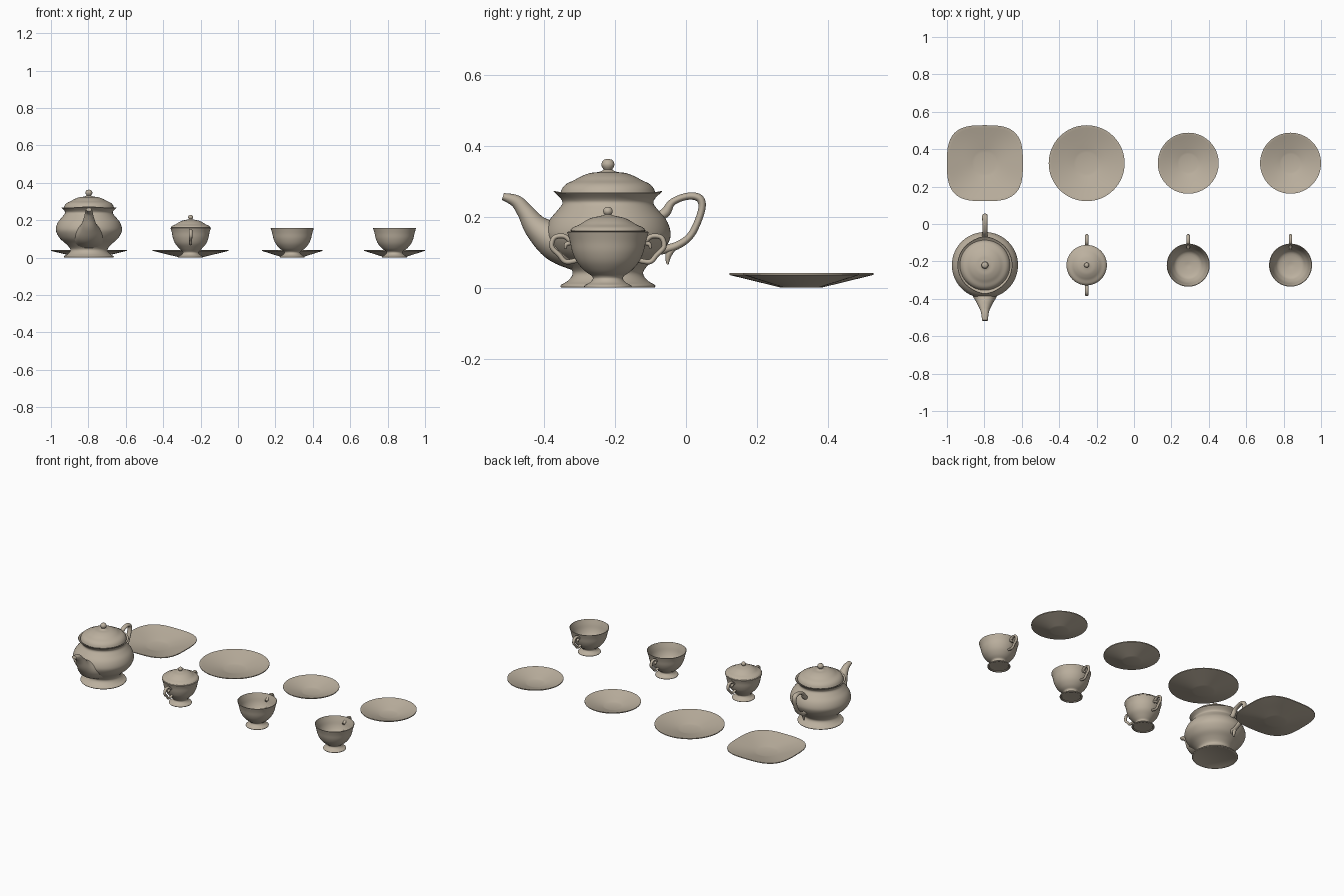
import bpy, bmesh, math
from mathutils import Vector

if "Cube" in bpy.data.objects:
    bpy.data.objects.remove(bpy.data.objects["Cube"], do_unlink=True)

COLOR = (0.50, 0.435, 0.345, 1)
china = bpy.data.materials.new("warm_grey_china")
china.use_nodes = True
china.diffuse_color = COLOR
bsdf = china.node_tree.nodes["Principled BSDF"]
bsdf.inputs["Base Color"].default_value = COLOR
bsdf.inputs["Roughness"].default_value = 0.5


def spline(points, steps):
    """Smooth curve through points of any dimension."""
    pts = [Vector(p) for p in points]
    if len(pts) < 3:
        return pts
    out = []
    for i in range(len(pts) - 1):
        a, b, c, d = pts[max(i - 1, 0)], pts[i], pts[i + 1], pts[min(i + 2, len(pts) - 1)]
        for s in range(steps):
            t = s / steps
            out.append(b + (c - a) * (t / 2) + (a - b * 2.5 + c * 2 - d / 2) * t ** 2
                       + (b * 3 - a - c * 3 + d) * (t ** 3 / 2))
    return out + [pts[-1]]


def finish(bm, name, location):
    bmesh.ops.remove_doubles(bm, verts=bm.verts, dist=1e-5)
    bmesh.ops.recalc_face_normals(bm, faces=bm.faces)
    mesh = bpy.data.meshes.new(name)
    bm.to_mesh(mesh)
    bm.free()
    mesh.materials.append(china)
    obj = bpy.data.objects.new(name, mesh)
    bpy.context.collection.objects.link(obj)
    obj.location = location
    bpy.ops.object.select_all(action='DESELECT')
    obj.select_set(True)
    bpy.context.view_layer.objects.active = obj
    bpy.ops.object.shade_smooth_by_angle(angle=math.radians(42))
    return obj


def bridge(bm, rings):
    n = len(rings[0])
    for a, b in zip(rings, rings[1:]):
        for i in range(n):
            j = (i + 1) % n
            bm.faces.new((a[i], a[j], b[j], b[i]))


def lathe(name, strands, location, warp=None, sides=64):
    """Turn smooth (radius, z) strands, joined by sharp corners, round the z axis."""
    bm = bmesh.new()
    profile = [p for strand in strands for p in spline(strand, 4)]
    rings = []
    for r, z in profile:
        ring = []
        for i in range(sides):
            a = math.tau * i / sides
            co = Vector((max(r, 0) * math.cos(a), max(r, 0) * math.sin(a), z))
            ring.append(bm.verts.new(warp(co, a) if warp else co))
        rings.append(ring)
    bridge(bm, rings)
    return finish(bm, name, location)


def sweep(name, path, location, flip=1, sides=16):
    """Tube along (y, z, radius in plane, radius in x)."""
    bm = bmesh.new()
    pts = spline(path, 6)
    rings = []
    for k, p in enumerate(pts):
        t = pts[min(k + 1, len(pts) - 1)] - pts[max(k - 1, 0)]
        normal = Vector((-t[1], t[0])).normalized()
        ring = []
        for i in range(sides):
            a = math.tau * i / sides
            y = p[0] + normal.x * math.cos(a) * p[2]
            z = p[1] + normal.y * math.cos(a) * p[2]
            ring.append(bm.verts.new((math.sin(a) * p[3], y * flip, z)))
        rings.append(ring)
    bridge(bm, rings)
    bm.faces.new(rings[0])
    bm.faces.new(rings[-1])
    return finish(bm, name, location)


ROW_Y, PLATE_Y = -0.22, 0.325
POT, SUGAR = (-0.797, ROW_Y, 0), (-0.253, ROW_Y, 0)
CUPS = {"left": 0.837, "right": 0.29}


# Teapot: the rim rises and stretches a little toward spout and handle
def rim_wave(co, a):
    k = max(0, (co.z - 0.235) / 0.033)
    lift = max(0, -math.cos(2 * a)) ** 3
    return Vector((co.x, co.y * (1 + 0.045 * lift * k), co.z + 0.005 * lift * k))


lathe("teapot_body", [
    [(0, 0.004), (0.115, 0.004)],
    [(0.122, 0), (0.132, 0.001), (0.132, 0.008), (0.115, 0.018), (0.101, 0.034), (0.102, 0.05),
     (0.125, 0.075), (0.155, 0.102), (0.174, 0.135), (0.176, 0.16), (0.165, 0.19),
     (0.143, 0.217), (0.128, 0.237), (0.131, 0.25), (0.147, 0.266)],
    [(0.145, 0.268), (0.13, 0.258), (0.115, 0.255)],
], POT, rim_wave)
lathe("teapot_lid", [
    [(0.12, 0.25), (0.134, 0.264)],
    [(0.134, 0.267), (0.128, 0.281), (0.116, 0.293), (0.095, 0.303), (0.075, 0.314),
     (0.05, 0.323), (0.026, 0.326), (0.014, 0.331)],
    [(0.012, 0.333), (0.017, 0.341), (0.018, 0.35), (0.012, 0.36), (0, 0.363)],
], POT)
SPOUT = [(-0.06, 0.105, 0.065, 0.1), (-0.14, 0.128, 0.057, 0.076), (-0.198, 0.167, 0.037, 0.044),
         (-0.232, 0.213, 0.024, 0.027), (-0.258, 0.243, 0.018, 0.02), (-0.296, 0.257, 0.01, 0.015)]
sweep("teapot_spout", SPOUT, POT, sides=28)
HANDLE = [(0.14, 0.2, 0.012, 0.014), (0.162, 0.212, 0.014, 0.015), (0.183, 0.242, 0.01, 0.014),
          (0.227, 0.258, 0.01, 0.014), (0.26, 0.25, 0.011, 0.015), (0.263, 0.215, 0.01, 0.014),
          (0.235, 0.15, 0.01, 0.014), (0.193, 0.118, 0.011, 0.014), (0.14, 0.104, 0.013, 0.015)]
sweep("teapot_handle", HANDLE, POT)
sweep("teapot_handle_tail", [(0.188, 0.118, 0.009, 0.01), (0.171, 0.093, 0.009, 0.01),
                             (0.168, 0.066, 0.003, 0.005)], POT)

# Shared foot and small handle for sugar bowl and cups
FOOT = [[(0, 0.006), (0.055, 0.004)],
        [(0.058, 0), (0.066, 0.001), (0.065, 0.007), (0.05, 0.015), (0.042, 0.026), (0.046, 0.034)]]
SMALL_HANDLE = [(0.088, 0.122, 0.007, 0.008), (0.104, 0.13, 0.007, 0.009), (0.124, 0.145, 0.007, 0.009),
                (0.151, 0.141, 0.007, 0.009), (0.158, 0.115, 0.007, 0.009), (0.137, 0.092, 0.007, 0.008),
                (0.118, 0.073, 0.007, 0.008), (0.084, 0.078, 0.007, 0.008)]
CURL = [(0.101, 0.128, 0.007, 0.008), (0.117, 0.122, 0.006, 0.008), (0.12, 0.11, 0.003, 0.005)]

# Sugar bowl
lathe("sugar_bowl", FOOT + [
    [(0.046, 0.034), (0.062, 0.05), (0.083, 0.075), (0.095, 0.105), (0.101, 0.135), (0.108, 0.157)],
    [(0.106, 0.159), (0.09, 0.156)],
], SUGAR)
lathe("sugar_lid", [
    [(0.09, 0.152), (0.106, 0.16)],
    [(0.106, 0.162), (0.098, 0.17), (0.08, 0.178), (0.064, 0.188), (0.045, 0.197), (0.022, 0.202),
     (0.01, 0.205)],
    [(0.009, 0.206), (0.013, 0.212), (0.013, 0.219), (0.008, 0.226), (0, 0.228)],
], SUGAR)
for side, flip in (("back", 1), ("front", -1)):
    sweep("sugar_handle_" + side, SMALL_HANDLE, SUGAR, flip)
    sweep("sugar_handle_curl_" + side, CURL, SUGAR, flip)


# Plates: shallow cones with a flat centre and a thin upright rim
def plate(name, x, radius, warp=None):
    base = 0.056 if radius > 0.18 else 0.048
    lathe(name, [
        [(0, 0), (base, 0)],
        [(base, 0), ((base + radius) / 2, 0.018), (radius, 0.036)],
        [(radius, 0.036), (radius, 0.041)],
        [(radius - 0.003, 0.041), ((base + radius) / 2, 0.023), (base, 0.006)],
        [(base, 0.006), (0, 0.006)],
    ], (x, PLATE_Y, 0), warp)


def squarish(co, a):
    n = 2 + 1.1 * min(1, max(0, math.hypot(co.x, co.y) - 0.056) / 0.1)
    s = (abs(math.cos(a)) ** n + abs(math.sin(a)) ** n) ** (-1 / n)
    return Vector((co.x * s, co.y * s, co.z))


plate("square_plate", POT[0], 0.203, squarish)
plate("round_plate", SUGAR[0], 0.203)

# Cups with saucers
for side, x in CUPS.items():
    lathe("cup_" + side, FOOT + [
        [(0.046, 0.034), (0.066, 0.048), (0.087, 0.072), (0.1, 0.1), (0.107, 0.13), (0.115, 0.157)],
        [(0.112, 0.158), (0.103, 0.13), (0.095, 0.1), (0.082, 0.074), (0.06, 0.052), (0, 0.042)],
    ], (x, ROW_Y, 0))
    sweep("cup_handle_" + side, SMALL_HANDLE, (x, ROW_Y, 0))
    sweep("cup_handle_curl_" + side, CURL, (x, ROW_Y, 0))
    plate("saucer_" + side, x, 0.163)
